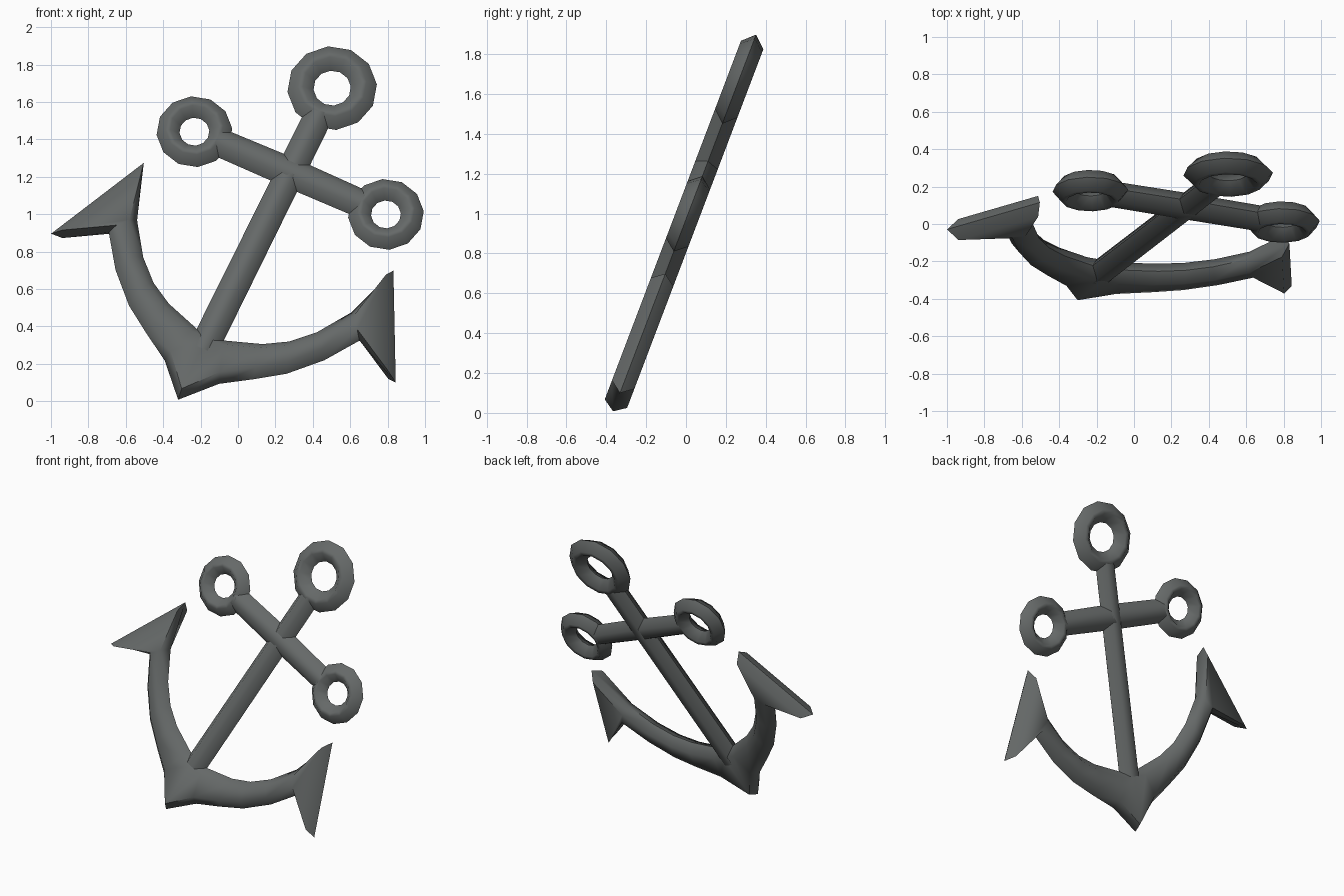
import bpy, bmesh, math
from mathutils import Matrix, Vector

if "Cube" in bpy.data.objects:
    bpy.data.objects.remove(bpy.data.objects["Cube"])

H = 0.06        # half thickness of the casting
BEVEL = 0.045   # how far the flat faces sit inside the edge ridge

# The anchor is drawn upright in its own plane, then rolled and leaned back
POSE = (Matrix.Translation((-0.32, -0.366, 0.008))
        @ Matrix.Rotation(math.radians(69.2), 4, 'X')
        @ Matrix.Rotation(math.radians(-24.8), 4, 'Z'))

iron = bpy.data.materials.new("dark_iron")
iron.diffuse_color = (0.13, 0.14, 0.138, 1)
iron.use_nodes = True
iron.node_tree.nodes["Principled BSDF"].inputs["Base Color"].default_value = iron.diffuse_color


def finish(name, bm):
    bmesh.ops.recalc_face_normals(bm, faces=bm.faces)
    mesh = bpy.data.meshes.new(name)
    bm.to_mesh(mesh)
    bm.free()
    mesh.transform(POSE)
    mesh.materials.append(iron)
    ob = bpy.data.objects.new(name, mesh)
    bpy.context.collection.objects.link(ob)
    bpy.ops.object.select_all(action='DESELECT')
    ob.select_set(True)
    bpy.context.view_layer.objects.active = ob
    bpy.ops.object.shade_smooth_by_angle(angle=math.radians(60))


def bridge(bm, a, b):
    n = len(a)
    for i in range(n):
        j = (i + 1) % n
        bm.faces.new((a[i], a[j], b[j], b[i]))


def strip(name, stations, end_pull=0.0):
    """Six-sided bar through pairs of outer / inner edge points."""
    bm = bmesh.new()
    st = [(Vector(o), Vector(i)) for o, i in stations]
    mids = [(o + i) / 2 for o, i in st]
    loops = []
    for k, (o, i) in enumerate(st):
        d = (i - o).normalized() * BEVEL
        back = Vector((0, 0))
        if k in (0, len(st) - 1):
            back = (mids[1 if k == 0 else k - 1] - mids[k]).normalized() * end_pull
        fo, fi = o + d + back, i - d + back
        ring = [(*o, 0), (*fo, H), (*fi, H), (*i, 0), (*fi, -H), (*fo, -H)]
        loops.append([bm.verts.new(p) for p in ring])
    for a, b in zip(loops, loops[1:]):
        bridge(bm, a, b)
    for l in (loops[0], loops[-1]):
        bm.faces.new((l[0], l[1], l[2], l[3]))
        bm.faces.new((l[3], l[4], l[5], l[0]))
    finish(name, bm)


def eye(name, cx, cy, outer, inner, start, segments=12):
    """Faceted ring with ridged outer and inner rims."""
    bm = bmesh.new()
    w = outer - inner
    prof = [(outer, 0), (outer - 0.4 * w, H), (inner + 0.4 * w, H),
            (inner, 0), (inner + 0.4 * w, -H), (outer - 0.4 * w, -H)]
    loops = []
    for k in range(segments):
        a = start + 2 * math.pi * k / segments
        loops.append([bm.verts.new((cx + r * math.cos(a), cy + r * math.sin(a), z))
                      for r, z in prof])
    for k in range(segments):
        bridge(bm, loops[k], loops[(k + 1) % segments])
    finish(name, bm)


# Curved arms with flukes: one half, mirrored about the shank
half = [((0.160, 0.174), (0.080, 0.410)),
        ((0.316, 0.275), (0.276, 0.478)),
        ((0.464, 0.378), (0.399, 0.551)),
        ((0.615, 0.533), (0.512, 0.662)),
        ((0.738, 0.713), (0.630, 0.840)),
        ((1.015, 0.577), (0.735, 1.153))]
mirrored = [((-o[0], o[1]), (-i[0], i[1])) for o, i in reversed(half)]
strip("arms_and_flukes", mirrored + [((0, 0), (0, 0.41))] + half, end_pull=0.04)

# Shank and crossbar
strip("shank", [((-0.08, 0.30), (0.08, 0.30)), ((-0.077, 1.80), (0.077, 1.80))])
strip("crossbar", [((-0.43, 1.348), (-0.43, 1.508)), ((0, 1.345), (0, 1.515)),
                   ((0.43, 1.348), (0.43, 1.508))])

# Rings at the top and at both crossbar ends
eye("top_ring", 0, 1.963, 0.24, 0.10, math.pi / 2)
for side, label in ((-1, "left"), (1, "right")):
    eye(label + "_ring", side * 0.564, 1.428, 0.203, 0.08, 0)
